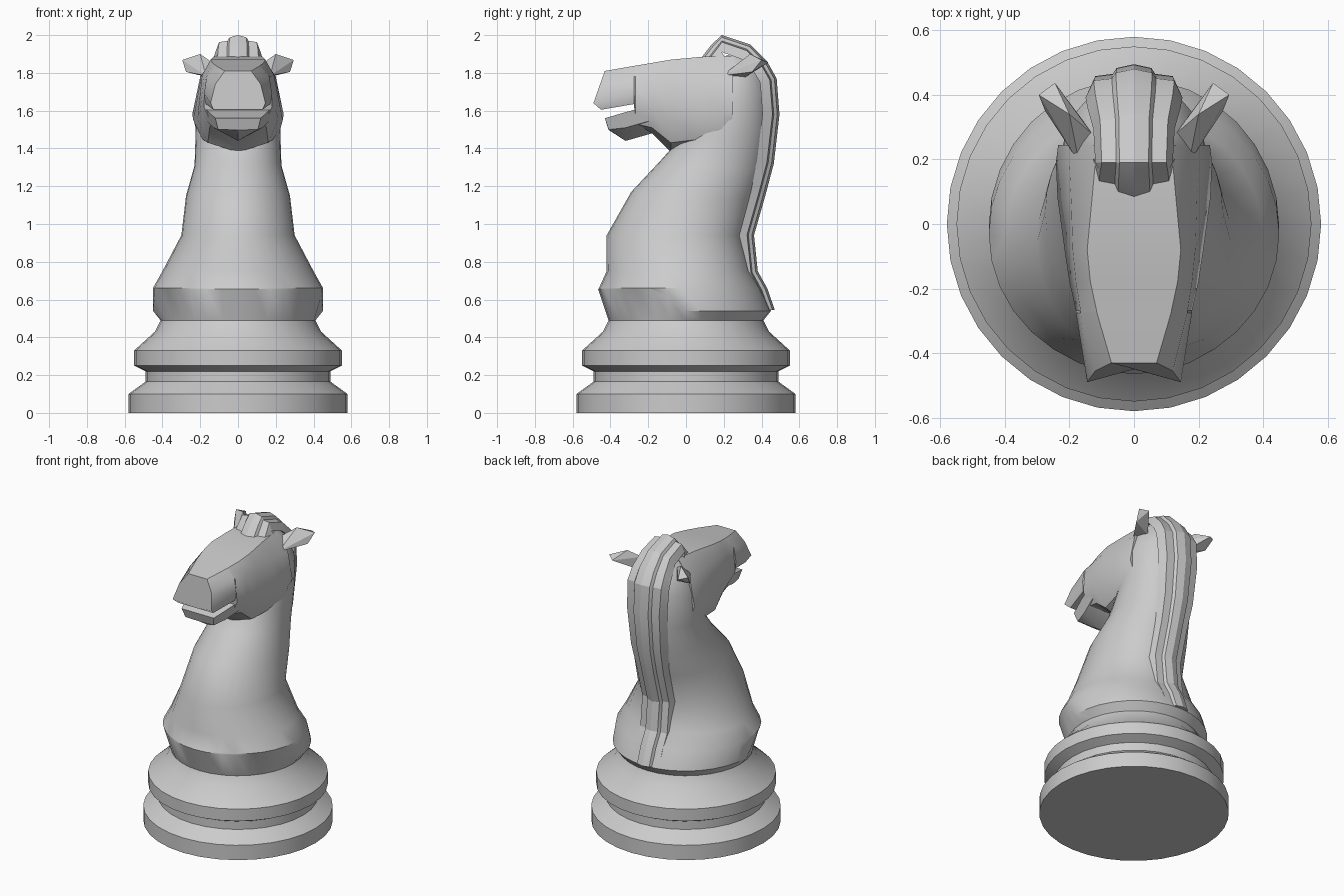
import bpy, bmesh, math
from mathutils import Vector


def finish(name, bm, angle=30):
    bmesh.ops.recalc_face_normals(bm, faces=bm.faces)
    me = bpy.data.meshes.new(name)
    bm.to_mesh(me)
    bm.free()
    ob = bpy.data.objects.new(name, me)
    bpy.context.collection.objects.link(ob)
    bpy.ops.object.select_all(action='DESELECT')
    ob.select_set(True)
    bpy.context.view_layer.objects.active = ob
    bpy.ops.object.shade_smooth_by_angle(angle=math.radians(angle))
    return ob


def loft(name, rings, angle=30):
    """Skin closed rings of equal length and cap both ends."""
    bm = bmesh.new()
    vs = [[bm.verts.new(p) for p in r] for r in rings]
    n = len(rings[0])
    for a, b in zip(vs, vs[1:]):
        for i in range(n):
            j = (i + 1) % n
            bm.faces.new((a[i], a[j], b[j], b[i]))
    bm.faces.new(vs[0])
    bm.faces.new(vs[-1])
    return finish(name, bm, angle)


def mirrored(half):
    """Complete a half section (x >= 0) to a closed ring."""
    return half + [(-x, y, z) for x, y, z in reversed(half) if x > 0]


N = 32
ANG = [2 * math.pi * i / N for i in range(N)]

# Turned base
profile = [(.58, 0), (.58, .10), (.49, .165), (.49, .22), (.55, .25),
           (.55, .33), (.44, .43), (.41, .49)]
loft("base", [[(r * math.cos(a), r * math.sin(a), z) for a in ANG]
              for r, z in profile], 25)

# Neck and chest: front (y, z), back (y, z), half width
neck = [(-.41, .49, .41, .49, .41), (-.465, .655, .45, .54, .45),
        (-.46, .662, .40, .66, .45), (-.42, .75, .345, .75, .40),
        (-.42, .94, .31, .94, .30), (-.29, 1.17, .365, 1.13, .275),
        (-.14, 1.33, .415, 1.29, .23), (-.06, 1.42, .445, 1.5, .225),
        (0, 1.6, .44, 1.72, .22), (.05, 1.78, .39, 1.85, .17),
        (.12, 1.86, .30, 1.92, .10)]
rings = []
for k, (fy, fz, by, bz, w) in enumerate(neck):
    ring = []
    for a in ANG:
        t = (1 + math.cos(a)) / 2
        # the chest rim steps down from front to back
        u = min(max((t - .36) / .14, 0), 1) if k == 1 else t
        ring.append((w * math.sin(a), fy + (by - fy) * t, fz + (bz - fz) * u))
    rings.append(ring)
loft("neck", rings)

# Head: sections from the muzzle back to the cheek
head = [[(.07, -.43, 1.81), (.12, -.455, 1.74), (.145, -.49, 1.64),
         (.13, -.45, 1.605), (0, -.45, 1.605)]]
for y, *s in [
        (-.275, .115, 1.837, .165, 1.78, .18, 1.69, .17, 1.635, 1.635),
        (-.268, .116, 1.838, .166, 1.78, .18, 1.62, .14, 1.53, 1.50),
        (-.18, .135, 1.853, .18, 1.78, .20, 1.60, .15, 1.51, 1.48),
        (-.08, .145, 1.87, .19, 1.79, .215, 1.56, .16, 1.43, 1.38),
        (.08, .13, 1.885, .195, 1.78, .237, 1.55, .19, 1.45, 1.41),
        (.19, .12, 1.89, .20, 1.78, .242, 1.58, .215, 1.47, 1.45),
        (.245, .11, 1.89, .20, 1.78, .235, 1.60, .21, 1.53, 1.50)]:
    head.append([(s[i], y, s[i + 1]) for i in (0, 2, 4, 6)] + [(0, y, s[8])])
loft("head", [mirrored(h) for h in head], 35)

# Lower jaw
jaw = [[(.12, -.43, 1.56), (.105, -.41, 1.5), (0, -.41, 1.498)],
       [(.155, -.32, 1.592), (.13, -.32, 1.51), (0, -.32, 1.44)],
       [(.19, -.18, 1.63), (.17, -.18, 1.55), (0, -.18, 1.48)]]
loft("lower_jaw", [mirrored(j) for j in jaw])

# Mane: stepped strip swept from the chest rim over the poll to the forehead
path = [(.47, .545, 1), (.43, .66, 1), (.38, .75, 1), (.36, .94, 1),
        (.42, 1.15, 1), (.465, 1.32, 1.1), (.495, 1.58, 1.2),
        (.48, 1.77, 1.25), (.43, 1.86, 1.2), (.34, 1.95, 1.05),
        (.19, 2.0, 1), (.135, 1.95, 1.05), (.085, 1.885, 1.1)]
section = [(0, 0), (.045, .012), (.055, .03), (.10, .037), (.12, .09)]
rings = []
for i, (y, z, w) in enumerate(path):
    p, q = path[max(i - 1, 0)], path[min(i + 1, len(path) - 1)]
    t = Vector((q[0] - p[0], q[1] - p[1])).normalized()
    inward = Vector((-t.y, t.x)) if i else Vector((-1, 0))
    rings.append(mirrored([(x * w, y + inward.x * d, z + inward.y * d)
                           for x, d in section]))
loft("mane", rings, 20)

# Ears
ear = [(.17, .19, 1.785), (.13, .28, 1.85), (.20, .34, 1.90),
       (.295, .40, 1.868), (.245, .437, 1.855), (.275, .35, 1.805),
       (.15, .31, 1.775)]
for side, name in ((1, "ear_right"), (-1, "ear_left")):
    bm = bmesh.new()
    for x, y, z in ear:
        bm.verts.new((x * side, y, z))
    bmesh.ops.convex_hull(bm, input=bm.verts)
    finish(name, bm, 15)
